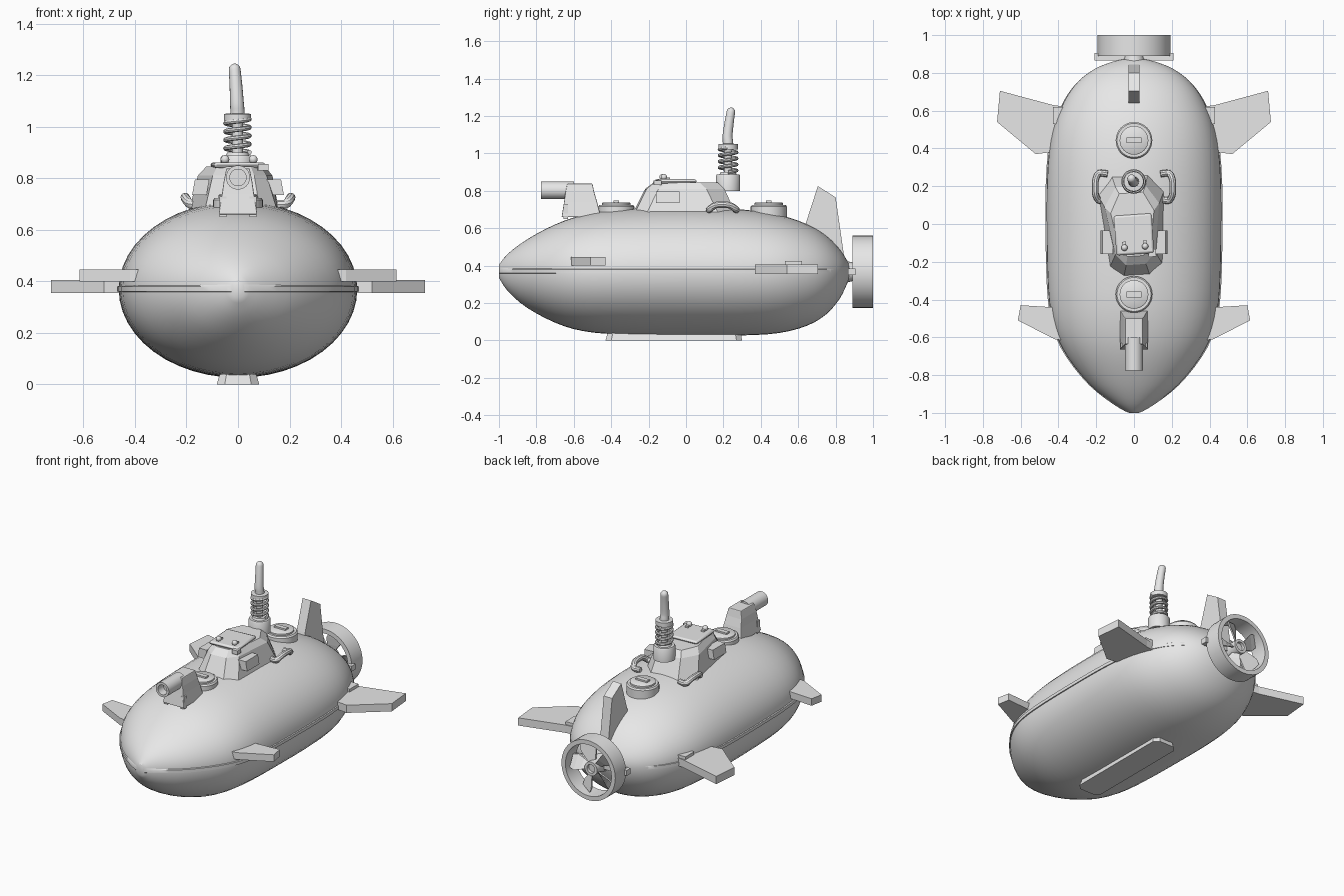
import bpy, bmesh, math
from mathutils import Vector, Matrix

if "Cube" in bpy.data.objects:
    bpy.data.objects.remove(bpy.data.objects["Cube"])

grey = bpy.data.materials.new("hull grey")
grey.diffuse_color = (0.8, 0.8, 0.8, 1)
grey.use_nodes = True
grey.node_tree.nodes["Principled BSDF"].inputs["Base Color"].default_value = grey.diffuse_color


def loft(name, rings, wrap=False, smooth=True, bevel=0):
    """Skin a series of equal-length rings; wrap joins last ring to first."""
    bm = bmesh.new()
    vs = [[bm.verts.new(p) for p in r] for r in rings]
    n = len(vs[0])
    pairs = list(zip(vs, vs[1:])) + ([(vs[-1], vs[0])] if wrap else [])
    for a, b in pairs:
        for i in range(n):
            j = (i + 1) % n
            bm.faces.new((a[i], a[j], b[j], b[i]))
    if not wrap:
        bm.faces.new(vs[0])
        bm.faces.new(vs[-1])
    bmesh.ops.recalc_face_normals(bm, faces=bm.faces)
    me = bpy.data.meshes.new(name)
    bm.to_mesh(me)
    bm.free()
    ob = bpy.data.objects.new(name, me)
    bpy.context.collection.objects.link(ob)
    me.materials.append(grey)
    if bevel:
        m = ob.modifiers.new("bevel", 'BEVEL')
        m.width, m.segments = bevel, 2
    if smooth:
        bpy.context.view_layer.objects.active = ob
        ob.select_set(True)
        bpy.ops.object.shade_smooth_by_angle(angle=math.radians(35))
        ob.select_set(False)
    return ob


def lathe(name, c, prof, axis='z', n=32, wrap=False):
    """Revolve (radius, offset) pairs about an axis through c."""
    rings = []
    for r, h in prof:
        ring = []
        for i in range(n):
            a = 2 * math.pi * i / n
            u, v = r * math.cos(a), r * math.sin(a)
            ring.append(Vector(c) + Vector((u, v, h) if axis == 'z' else (u, h, v)))
        rings.append(ring)
    return loft(name, rings, wrap)


def box(name, x, y, z, bevel=0, smooth=False):
    return loft(name, [[(x[0], y[0], h), (x[1], y[0], h), (x[1], y[1], h), (x[0], y[1], h)]
                       for h in z], smooth=smooth, bevel=bevel)


def tube(name, pts, r, n=10):
    """Round tube along points; r is one radius or one per point."""
    pts = [Vector(p) for p in pts]
    rings = []
    for i, p in enumerate(pts):
        t = (pts[min(i + 1, len(pts) - 1)] - pts[max(i - 1, 0)]).normalized()
        ref = Vector((0, 1, 0)) if abs(t.z) > 0.9 else Vector((0, 0, 1))
        u = t.cross(ref).normalized()
        v = t.cross(u)
        rad = r[i] if isinstance(r, list) else r
        rings.append([p + rad * (math.cos(2 * math.pi * k / n) * u + math.sin(2 * math.pi * k / n) * v)
                      for k in range(n)])
    return loft(name, rings)


def smooth_path(pts, steps):
    """Catmull-Rom resampling of tuples of any length."""
    out = []
    for i in range(len(pts) - 1):
        p0, p1, p2, p3 = (pts[max(0, min(len(pts) - 1, i + k))] for k in (-1, 0, 1, 2))
        for s in range(steps):
            t = s / steps
            out.append(tuple(0.5 * (2 * b + (c - a) * t + (2 * a - 5 * b + 4 * c - d) * t * t
                                    + (3 * b - a - 3 * c + d) * t ** 3)
                             for a, b, c, d in zip(p0, p1, p2, p3)))
    return out + [pts[-1]]


# Hull stations: y, half width, top z, bottom z
stations = [(-1, .025, .405, .335), (-.95, .11, .465, .26), (-.85, .235, .54, .175),
            (-.7, .355, .62, .095), (-.55, .425, .67, .05), (-.35, .455, .7, .032),
            (0, .463, .71, .027), (.3, .458, .7, .027), (.5, .43, .67, .04),
            (.65, .37, .62, .08), (.75, .3, .56, .14), (.82, .21, .49, .22),
            (.86, .11, .43, .3), (.875, .04, .4, .34)]
hull = smooth_path(stations, 3)
MID = .37
N = 48
rings = []
for y, w, top, bot in hull:
    ring = []
    for i in range(N):
        a = 2 * math.pi * i / N
        s = math.sin(a)
        ring.append((w * math.cos(a), y, MID + s * ((top - MID) if s > 0 else (MID - bot))))
    rings.append(ring)
loft("hull", rings)

# Seam rail around the widest line of the hull
outline = [(w, y) for y, w, _, _ in hull] + [(-w, y) for y, w, _, _ in reversed(hull)]
loft("seam_rail", [[(x * k, max(y - o, -1), MID + dz) for k, o, dz in
                    ((.97, 0, .017), (1.012, .003, .01), (1.012, .003, -.01), (.97, 0, -.012))]
                   for x, y in outline], wrap=True)

# Keel plate with clipped corners
keel = [(-.05, -.43), (.05, -.43), (.08, -.40), (.08, .27), (.05, .3), (-.05, .3), (-.08, .27), (-.08, -.40)]
loft("keel_plate", [[(x * k, y * q, z) for x, y in keel]
                    for k, q, z in ((1.03, 1, 0), (.85, .97, .05))], smooth=False)

# Side fins, mirrored
for s, side in ((1, "right"), (-1, "left")):
    rear = [(.36, .62), (.43, .63), (.71, .705), (.725, .54), (.52, .37), (.40, .385)]
    front = [(.36, -.435), (.44, -.44), (.60, -.43), (.615, -.51), (.42, -.61), (.34, -.62)]
    loft(side + "_rear_fin", [[(s * x, y, z) for x, y in rear] for z in (.355, .405)], smooth=False)
    loft(side + "_front_fin", [[(s * x, y, z) for x, y in front] for z in (.4, .445)], smooth=False)
    box(side + "_fin_root", sorted((s * .36, s * .43)), (.53, .62), (.39, .424))

# Upright tail fin
tail = [(.62, .55), (.645, .64), (.705, .825), (.80, .765), (.845, .45), (.75, .45)]
loft("tail_fin", [[(x, y, z) for y, z in tail] for x in (-.03, .03)], smooth=False)

# Propeller duct, brace, hub and blades
lathe("propeller_duct", (0, 0, .367), [(.193, .89), (.193, 1), (.165, 1), (.165, .89)], 'y', 48, True)
box("duct_brace", (-.208, .208), (.865, .905), (.35, .385))
lathe("propeller_hub", (0, 0, .367), [(.06, .85), (.045, .91), (.045, .975), (.028, .975), (.028, .955)], 'y', 20)
for k in range(5):
    rot = Matrix.Rotation(2 * math.pi * k / 5 + .3, 3, 'Y')
    secs = []
    for r, hw, tw in ((.035, .02, .8), (.08, .035, .65), (.125, .05, .5), (.158, .04, .42)):
        c, d = hw * math.cos(tw), hw * math.sin(tw)
        secs.append([rot @ Vector((u, v + .943, r)) + Vector((0, 0, .367)) for u, v in
                     ((-c, -d - .006), (c, d - .006), (c, d + .006), (-c, -d + .006))])
    loft("propeller_blade", secs, smooth=False)

# Conning tower, slightly turned
turn = Matrix.Translation((0, -.06, 0)) @ Matrix.Rotation(math.radians(4), 4, 'Z') @ Matrix.Translation((0, .06, 0))
levels = [(.66, .178, .145, -.29, .27), (.81, .145, .105, -.215, .2), (.845, .115, .085, -.17, .165)]
rings = []
for z, wb, wf, y0, y1 in levels:
    half = [(wf * .5, y0), (wf, y0 + .06), (wb, y1 - .1), (wb * .55, y1)]
    rings.append([(x, y, z) for x, y in half] + [(-x, y, z) for x, y in reversed(half)])
tower = [loft("tower", rings, smooth=False)]
tower.append(box("tower_hatch", (-.1, .1), (-.16, .05), (.84, .862), .012, True))
tower.append(box("hatch_latch", (.07, .11), (-.18, -.14), (.83, .856)))
for x in (-.055, .055):
    tower.append(box("hatch_hinge", (x - .01, x + .01), (-.13, -.09), (.855, .872)))
    tower.append(lathe("hatch_knob", (x, -.122, .873),
                       [(.017 * math.sin(a), -.017 * math.cos(a)) for a in
                        [.05 + 3.04 * i / 8 for i in range(9)]], n=14))
for ob in tower:
    ob.matrix_world = turn

# Tower window frames and bent grab handles
for s in (1, -1):
    def frame(name, y0, y1, z0, z1, out):
        rings = []
        for d in (-.04, out):
            rings.append([(s * (.162 - .18 * (z - .735) + d), y, z)
                          for y, z in ((y0, z0), (y1, z0), (y1, z1), (y0, z1))])
        loft(name, rings, smooth=False)
    frame("tower_window", -.16, -.035, .735, .795, .016)
    pts = [(.14, .13, .70), (.185, .125, .70), (.203, .155, .722), (.205, .19, .726),
           (.203, .235, .722), (.185, .268, .70), (.14, .265, .70)]
    tube("grab_handle", smooth_path([(s * x, y, z) for x, y, z in pts], 4), .018)

# Round deck hatches
for y in (.443, -.373):
    lathe("deck_hatch", (0, y, 0), [(.097, .66), (.097, .715), (.09, .724), (.076, .724), (.076, .734), (.07, .738)])
    box("deck_hatch_grip", (-.04, .04), (y - .015, y + .015), (.73, .748))

# Deck gun mount and hollow barrel
mount = [(.66, .075, -.665, -.455), (.74, .062, -.652, -.475), (.79, .055, -.645, -.49), (.838, .045, -.635, -.50)]
loft("gun_mount", [[(-w, a, z), (w, a, z), (w, b, z), (-w, b, z)] for z, w, a, b in mount], smooth=False, bevel=.004)
for s in (1, -1):
    box("mount_plate", sorted((s * .045, s * .072)), (-.655, -.63), (.65, .73))
lathe("gun_barrel", (0, 0, .803), [(.047, -.6), (.047, -.775), (.032, -.775), (.032, -.72)], 'y', 24)

# Mast socket, spring and snorkel
MX, MY = -.002, .225
lathe("mast_socket", (MX, MY, 0), [(.065, .8), (.065, .88), (.06, .888), (.045, .888), (.04, .90)])
coils = 4
tube("mast_spring", [(MX + .046 * math.cos(a), MY + .046 * math.sin(a), .9 + .13 * a / (2 * math.pi * coils))
                     for a in [2 * math.pi * i / 24 for i in range(24 * coils + 1)]], .0095, 8)
lathe("spring_cap", (MX, MY, 0), [(.052, 1.022), (.052, 1.05), (.025, 1.052)])
path = smooth_path([(MX, MY, .87), (MX, MY, 1.04), (-.004, .222, 1.09), (-.008, .23, 1.16), (-.013, .24, 1.222)], 5)
radii = [.021 if p[2] < 1.03 else .028 - .03 * (p[2] - 1.05) for p in path]
for h, r in ((.01, .021), (.018, .014), (.023, .004)):
    path.append((-.013, .24 + h * .15, 1.222 + h))
    radii.append(r)
tube("snorkel", path, radii, 16)
